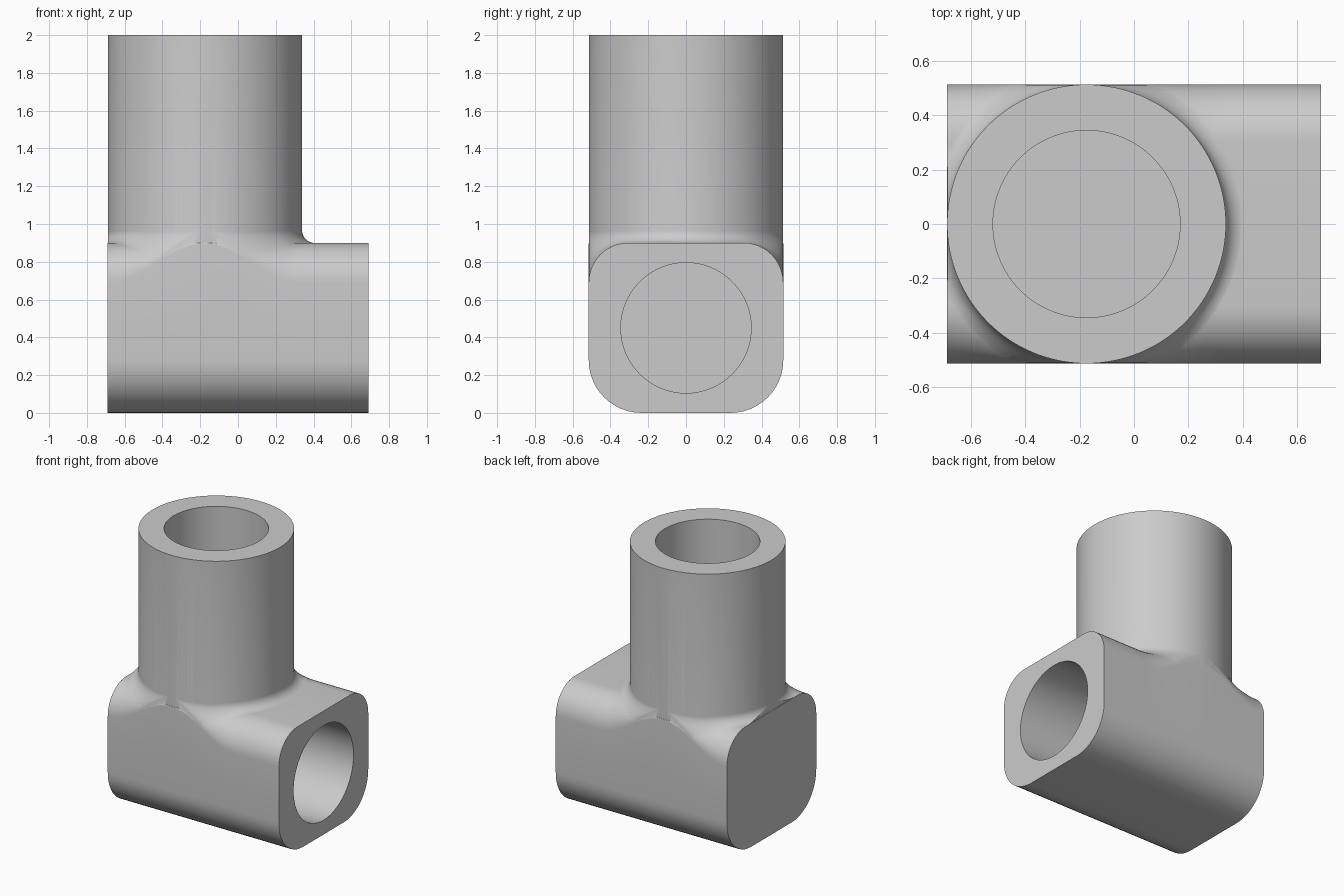
import bpy, bmesh, math

if "Cube" in bpy.data.objects:
    bpy.data.objects.remove(bpy.data.objects["Cube"])

HX, HY, TOP, HEIGHT = 0.69, 0.515, 0.90, 2.0
CX, R, BORE = -0.175, 0.515, 0.345      # post axis, outer radius, bore radius
R_LOW, R_HIGH, FILLET = 0.28, 0.21, 0.07

grey = bpy.data.materials.new("grey")
grey.diffuse_color = (0.6, 0.6, 0.6, 1)
grey.use_nodes = True
grey.node_tree.nodes["Principled BSDF"].inputs["Base Color"].default_value = grey.diffuse_color


def make(name, bm):
    bmesh.ops.recalc_face_normals(bm, faces=bm.faces)
    me = bpy.data.meshes.new(name)
    bm.to_mesh(me)
    bm.free()
    me.materials.append(grey)
    ob = bpy.data.objects.new(name, me)
    bpy.context.collection.objects.link(ob)
    return ob


def skin(bm, rings, closed):
    """Join equal rings of points with quads; closed also joins last to first."""
    vs = [[bm.verts.new(p) for p in ring] for ring in rings]
    n = len(vs[0])
    for i in range(len(vs) if closed else len(vs) - 1):
        a, b = vs[i], vs[(i + 1) % len(vs)]
        for j in range(n):
            bm.faces.new((a[j], a[(j + 1) % n], b[(j + 1) % n], b[j]))
    if not closed:
        bm.faces.new(vs[0])
        bm.faces.new(vs[-1])


def top_radius(x):
    # upper edge rounding fades out where the post touches the side
    t = min(1, abs(x - CX) / 0.5)
    return 0.003 + (R_HIGH - 0.003) * t * t * (3 - 2 * t)


def top_height(x, y):
    r = top_radius(x)
    e = min(r, max(0, abs(y) - (HY - r)))
    return TOP - r + math.sqrt(r * r - e * e)


def section(x):
    rt, pts = top_radius(x), []
    for sy, sz, r, a0 in ((1, 1, rt, 0), (-1, 1, rt, 90),
                          (-1, -1, R_LOW, 180), (1, -1, R_LOW, 270)):
        cy, cz = sy * (HY - r), (TOP - r if sz > 0 else r)
        for k in range(13):
            a = math.radians(a0 + 7.5 * k)
            pts.append((x, cy + r * math.cos(a), cz + r * math.sin(a)))
    return pts


def cylinder(name, r, z0, z1, loc, rot=(0, 0, 0)):
    bm = bmesh.new()
    ring = [(r * math.cos(2 * math.pi * k / 128), r * math.sin(2 * math.pi * k / 128))
            for k in range(128)]
    skin(bm, [[(x, y, z) for x, y in ring] for z in (z0, z1)], False)
    ob = make(name, bm)
    ob.location, ob.rotation_euler = loc, rot
    return ob


# horizontal socket block
bm = bmesh.new()
skin(bm, [section(-HX + 2 * HX * i / 48) for i in range(49)], False)
body = make("elbow_body", bm)

# upright post
post = cylinder("post", R - 0.001, 0.45, HEIGHT, (CX, 0, 0))

# concave fillet around the foot of the post, kept inside the block outline
bm = bmesh.new()
rings = []
for i in range(128):
    a = 2 * math.pi * (i + 0.5) / 128
    c, s = math.cos(a), math.sin(a)
    reach = min(((HX if c > 0 else -HX) - CX) / c, HY / abs(s)) - 0.0012
    dmax = max(0.0004, min(FILLET, reach - R))
    loop = []
    for k in range(9):
        d = dmax * (1 - math.cos(math.pi / 2 * k / 8))
        x, y = CX + (R - 0.0013 + d) * c, (R - 0.0013 + d) * s
        z = top_height(x, y) + FILLET - math.sqrt(FILLET ** 2 - (FILLET - d) ** 2)
        loop.append((x, y, z - 0.001))
    loop.append((x, y, min(loop[-1][2], top_height(x, y)) - 0.06))
    xi, yi = CX + (R - 0.06) * c, (R - 0.06) * s
    loop += [(xi, yi, 0.6), (xi, yi, 1.0)]
    rings.append(loop)
skin(bm, rings, True)
collar = make("foot_fillet", bm)

# blind bores in the post and in the right end
post_bore = cylinder("post_bore", BORE, 1.0, HEIGHT + 0.2, (CX, 0, 0))
side_bore = cylinder("side_bore", BORE, -0.34, HX + 0.2, (0, 0, 0.45),
                     (0, math.pi / 2, 0))

for tool, op in ((post, 'UNION'), (collar, 'UNION'),
                 (post_bore, 'DIFFERENCE'), (side_bore, 'DIFFERENCE')):
    m = body.modifiers.new(tool.name, 'BOOLEAN')
    m.operation, m.solver, m.object = op, 'EXACT', tool
    bpy.context.view_layer.objects.active = body
    bpy.context.view_layer.update()
    bpy.ops.object.modifier_apply(modifier=m.name)
    bpy.data.objects.remove(tool)

bpy.ops.object.select_all(action='DESELECT')
body.select_set(True)
bpy.context.view_layer.objects.active = body
bpy.ops.object.shade_smooth_by_angle(angle=math.radians(35))
